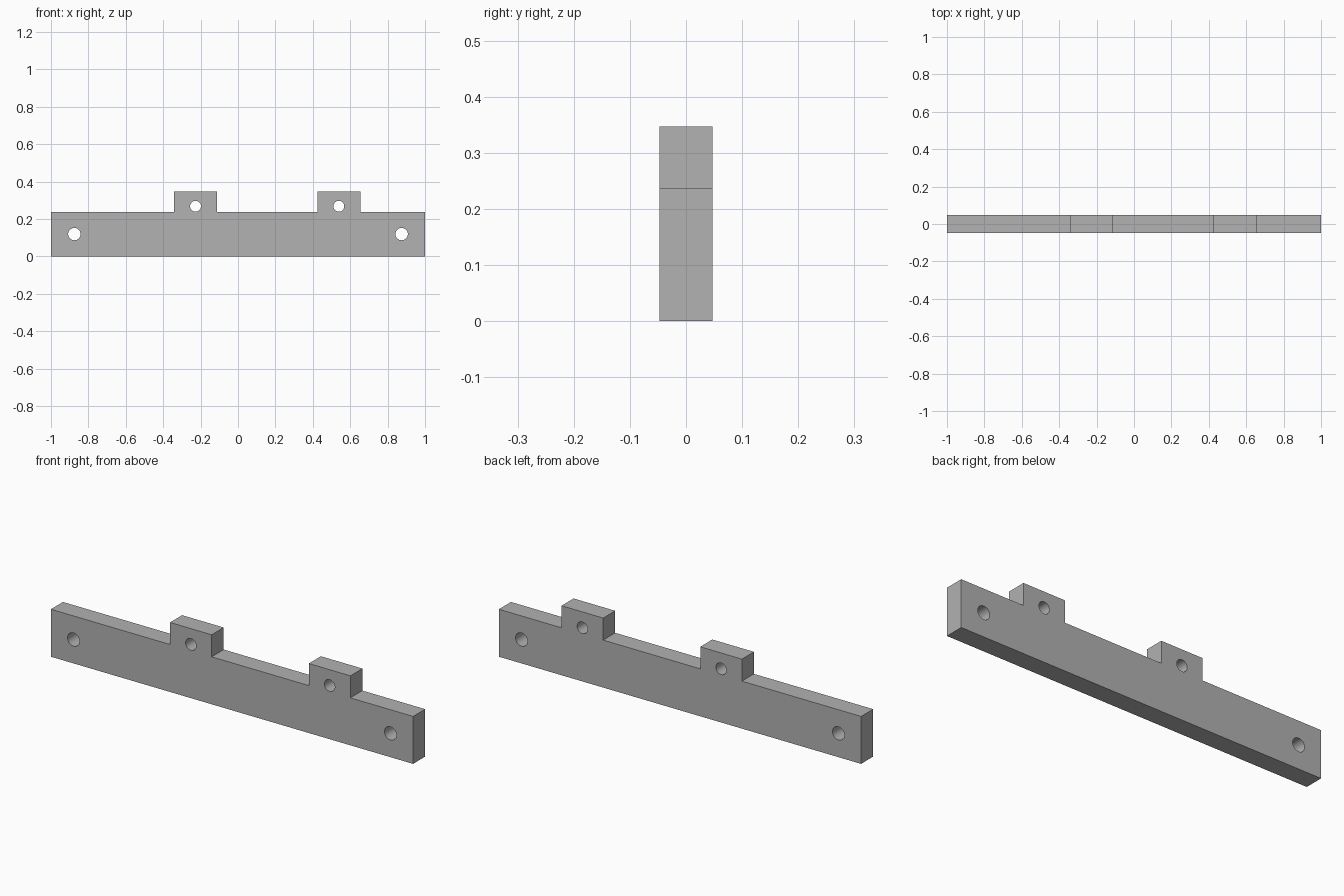
import bpy, bmesh
from math import sin, cos, tau, radians

cube = bpy.data.objects.get("Cube")
if cube:
    bpy.data.objects.remove(cube, do_unlink=True)

# Proportions of the plate
LENGTH, DEPTH = 2.0, 0.095
BAR_H, TAB_H = 0.237, 0.347
TAB_W = 0.23
TABS = (-0.227, 0.539)
TAB_HOLE_Z, TAB_HOLE_R = 0.268, 0.029
END_X, END_Z, END_R = 0.875, 0.119, 0.033
SIDES = 48

grey = bpy.data.materials.new("plain grey")
grey.use_nodes = True
colour = (0.445, 0.445, 0.445, 1)
grey.diffuse_color = colour
grey.node_tree.nodes["Principled BSDF"].inputs["Base Color"].default_value = colour


def circle(cx, cz, r):
    return [(cx + r * cos(tau * i / SIDES), cz + r * sin(tau * i / SIDES))
            for i in range(SIDES)]


def add_loop(bm, points):
    verts = [bm.verts.new((x, -DEPTH / 2, z)) for x, z in points]
    return [bm.edges.new((a, b)) for a, b in zip(verts, verts[1:] + verts[:1])]


# Outline: straight bar with two raised tabs
half = LENGTH / 2
outline = [(half, 0), (-half, 0), (-half, BAR_H)]
for x in TABS:
    a, b = x - TAB_W / 2, x + TAB_W / 2
    outline += [(a, BAR_H), (a, TAB_H), (b, TAB_H), (b, BAR_H)]
outline.append((half, BAR_H))

# Holes: one through each tab and one near each end
loops = [outline]
loops += [circle(x, TAB_HOLE_Z, TAB_HOLE_R) for x in TABS]
loops += [circle(s * END_X, END_Z, END_R) for s in (-1, 1)]

# Fill the front face and extrude it to the back
bm = bmesh.new()
edges = [e for points in loops for e in add_loop(bm, points)]
bmesh.ops.triangle_fill(bm, edges=edges, use_beauty=True, use_dissolve=False)
result = bmesh.ops.extrude_face_region(bm, geom=bm.faces[:], use_keep_orig=True)
back = [v for v in result["geom"] if isinstance(v, bmesh.types.BMVert)]
bmesh.ops.translate(bm, verts=back, vec=(0, DEPTH, 0))
bmesh.ops.recalc_face_normals(bm, faces=bm.faces[:])

mesh = bpy.data.meshes.new("mounting_plate")
bm.to_mesh(mesh)
bm.free()
mesh.materials.append(grey)
plate = bpy.data.objects.new("mounting_plate", mesh)
bpy.context.collection.objects.link(plate)

# Smooth hole walls, crisp outer edges
bpy.ops.object.select_all(action="DESELECT")
plate.select_set(True)
bpy.context.view_layer.objects.active = plate
bpy.ops.object.shade_smooth_by_angle(angle=radians(30))
